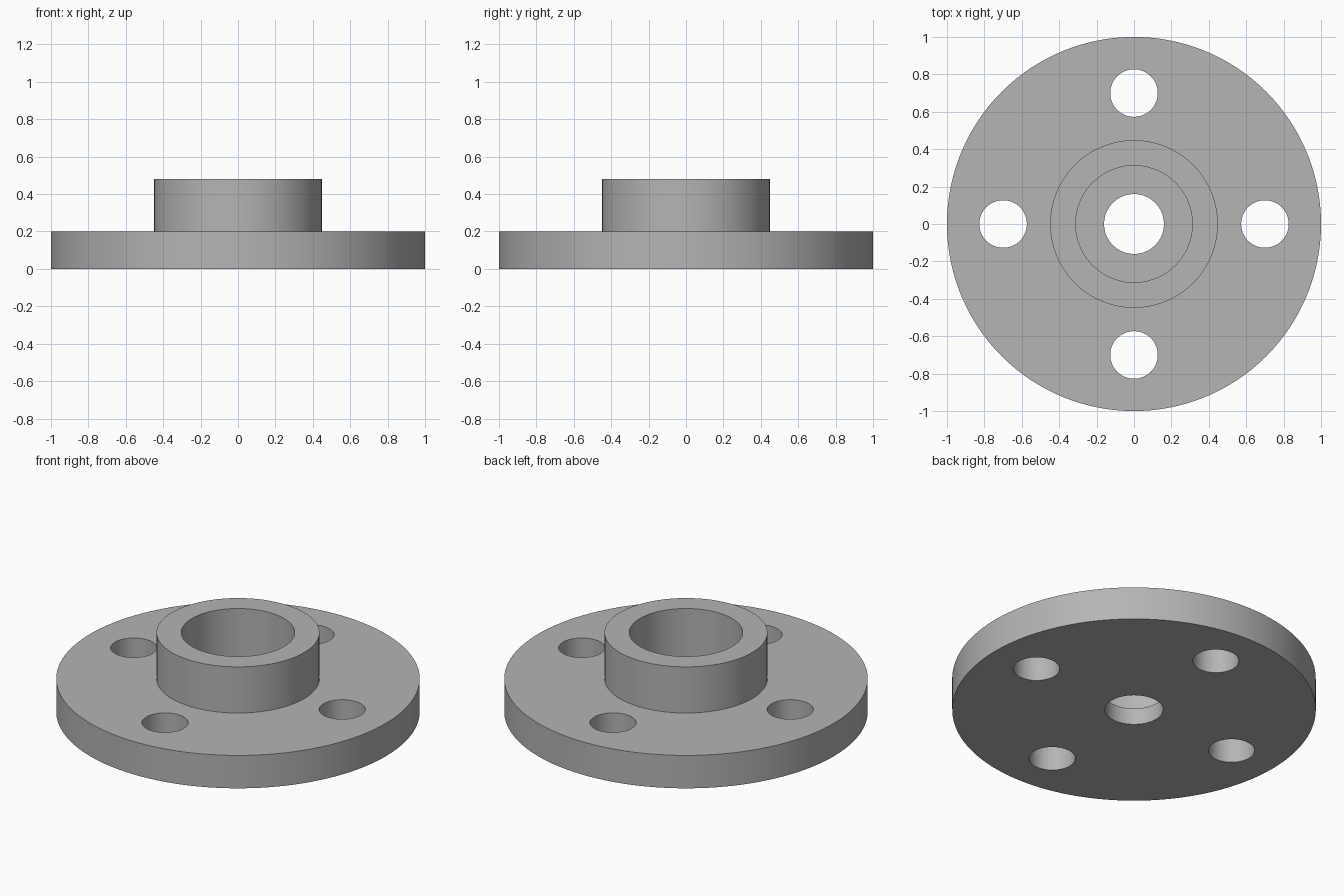
import bpy
import bmesh
from math import cos, sin, pi, radians

default = bpy.data.objects.get("Cube")
if default:
    bpy.data.objects.remove(default, do_unlink=True)

SEGMENTS = 128
PLATE_R, PLATE_H = 1.0, 0.2
HUB_R, HUB_TOP = 0.448, 0.48
SOCKET_R, SOCKET_FLOOR = 0.312, 0.1
BORE_R = 0.16
BOLT_R, BOLT_CIRCLE, BOLTS = 0.127, 0.7, 4

grey = bpy.data.materials.new("steel grey")
grey.use_nodes = True
colour = (0.46, 0.46, 0.46, 1)
grey.diffuse_color = colour
grey.node_tree.nodes["Principled BSDF"].inputs["Base Color"].default_value = colour


def add_object(name, bm):
    bmesh.ops.recalc_face_normals(bm, faces=bm.faces)
    mesh = bpy.data.meshes.new(name)
    bm.to_mesh(mesh)
    bm.free()
    mesh.materials.append(grey)
    obj = bpy.data.objects.new(name, mesh)
    bpy.context.collection.objects.link(obj)
    return obj


def lathe(name, profile):
    """Revolve a closed (radius, height) profile around z."""
    bm = bmesh.new()
    rings = []
    for i in range(SEGMENTS):
        a = 2 * pi * i / SEGMENTS
        rings.append([bm.verts.new((r * cos(a), r * sin(a), z)) for r, z in profile])
    n = len(profile)
    for i, ring in enumerate(rings):
        after = rings[(i + 1) % SEGMENTS]
        for j in range(n):
            k = (j + 1) % n
            bm.faces.new((ring[j], after[j], after[k], ring[k]))
    return add_object(name, bm)


# Round plate, raised hub, stepped socket and through bore
flange = lathe("flange", [
    (BORE_R, 0), (PLATE_R, 0), (PLATE_R, PLATE_H), (HUB_R, PLATE_H),
    (HUB_R, HUB_TOP), (SOCKET_R, HUB_TOP), (SOCKET_R, SOCKET_FLOOR),
    (BORE_R, SOCKET_FLOOR),
])

# Bolt hole cutters, spaced around the bolt circle
bm = bmesh.new()
for i in range(BOLTS):
    a = 2 * pi * i / BOLTS
    made = bmesh.ops.create_cone(bm, cap_ends=True, segments=64, radius1=BOLT_R,
                                 radius2=BOLT_R, depth=4 * PLATE_H)
    bmesh.ops.translate(bm, verts=made["verts"],
                        vec=(BOLT_CIRCLE * cos(a), BOLT_CIRCLE * sin(a), PLATE_H / 2))
cutter = add_object("bolt_hole_cutter", bm)
cutter.hide_render = True

# Cut the holes, then drop the cutter
cut = flange.modifiers.new("bolt holes", "BOOLEAN")
cut.operation = "DIFFERENCE"
cut.solver = "EXACT"
cut.object = cutter
bpy.ops.object.select_all(action="DESELECT")
flange.select_set(True)
bpy.context.view_layer.objects.active = flange
bpy.ops.object.modifier_apply(modifier=cut.name)
bpy.data.objects.remove(cutter, do_unlink=True)

# Smooth round walls with sharp rims
bpy.ops.object.shade_smooth_by_angle(angle=radians(30))
